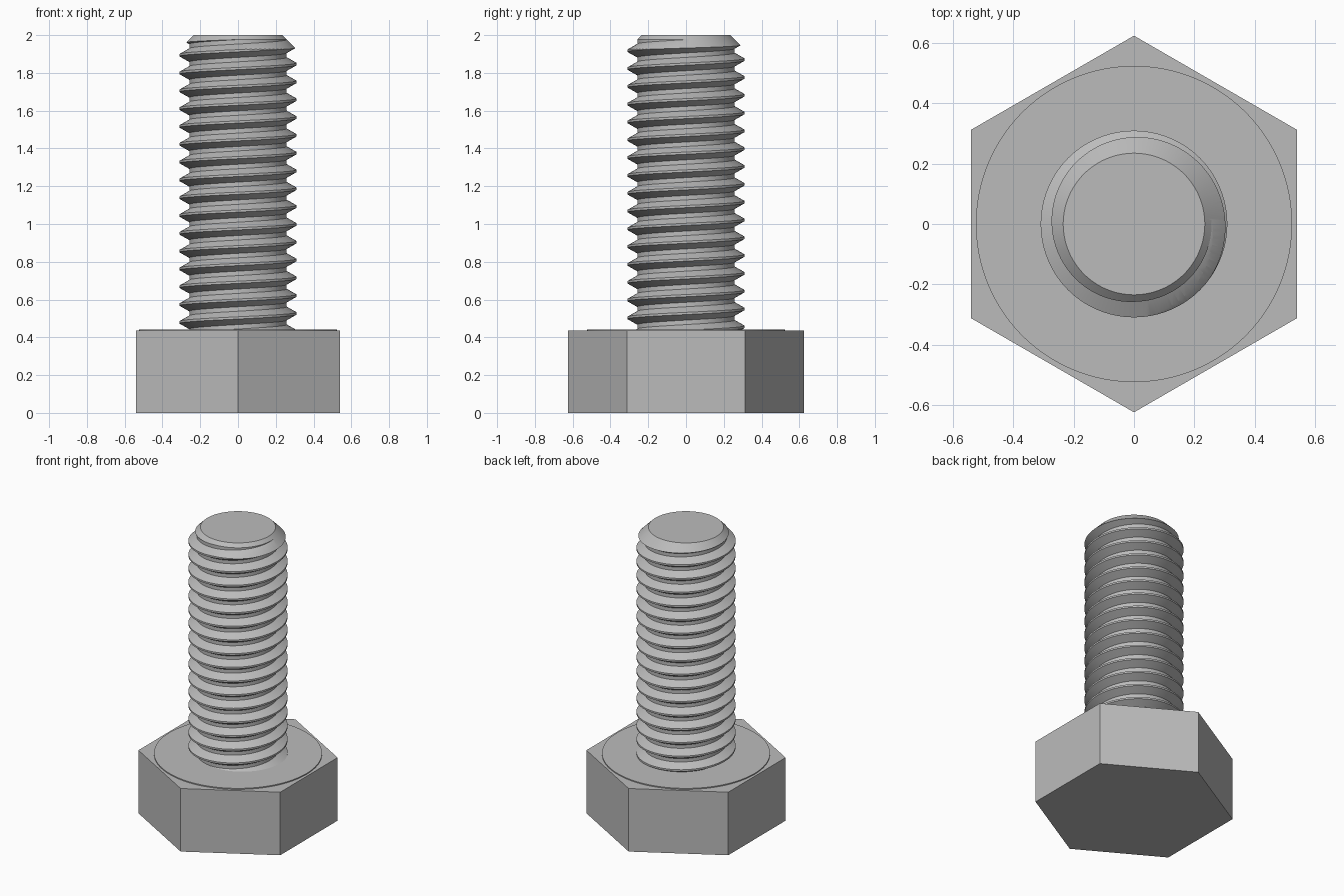
import bpy
import bmesh
from math import cos, sin, pi

if "Cube" in bpy.data.objects:
    bpy.data.objects.remove(bpy.data.objects["Cube"])

HEAD_TOP, TOP = 0.435, 2.0
PITCH, CREST_R, ROOT_R = 0.0943, 0.31, 0.258
CREST_Z = 1.941          # height of a crest centre on the +x side
STEPS = 72               # segments per turn

steel = bpy.data.materials.new("grey steel")
steel.use_nodes = True
COLOUR = (0.5, 0.5, 0.5, 1)
steel.diffuse_color = COLOUR
steel.node_tree.nodes["Principled BSDF"].inputs["Base Color"].default_value = COLOUR


def finish(name, bm, smooth=True):
    bmesh.ops.recalc_face_normals(bm, faces=bm.faces)
    mesh = bpy.data.meshes.new(name)
    bm.to_mesh(mesh)
    bm.free()
    mesh.materials.append(steel)
    obj = bpy.data.objects.new(name, mesh)
    bpy.context.collection.objects.link(obj)
    bpy.ops.object.select_all(action="DESELECT")
    obj.select_set(True)
    bpy.context.view_layer.objects.active = obj
    if smooth:
        bpy.ops.object.shade_smooth_by_angle(angle=pi / 6)
    return obj


def revolve(profile, segments, turn=0.0):
    """Closed solid from (radius, height) rings, capped at both ends."""
    bm = bmesh.new()
    rings = [[bm.verts.new((r * cos(turn + 2 * pi * i / segments),
                            r * sin(turn + 2 * pi * i / segments), z))
              for i in range(segments)] for r, z in profile]
    for low, high in zip(rings, rings[1:]):
        for i in range(segments):
            j = (i + 1) % segments
            bm.faces.new((low[i], low[j], high[j], high[i]))
    bm.faces.new(rings[0])
    bm.faces.new(rings[-1])
    return bm


# Hexagonal head with corners at front and back, and its thin raised bearing disc
finish("hex_head", revolve([(0.625, 0), (0.625, HEAD_TOP)], 6, pi / 2), smooth=False)
finish("bearing_disc", revolve([(0.525, HEAD_TOP - 0.02), (0.525, HEAD_TOP + 0.007)], 96))

# Thread surface: one long helical strip, each turn sharing its edge with the next
bm = bmesh.new()
profile = [(ROOT_R, -7 / 16), (CREST_R, -1 / 16), (CREST_R, 1 / 16), (ROOT_R, 7 / 16)]
profile = [(ROOT_R, -3 / 8), (CREST_R, -1 / 16), (CREST_R, 1 / 16), (ROOT_R, 3 / 8)]
TURNS = 20
start = CREST_Z - 18 * PITCH
rows = []
for i in range(TURNS * STEPS + 1):
    a = 2 * pi * i / STEPS
    z = start + PITCH * i / STEPS
    rows.append([bm.verts.new((r * cos(a), r * sin(a), z + PITCH * t)) for r, t in profile])
for i in range(TURNS * STEPS):
    for k in range(3):
        bm.faces.new((rows[i][k], rows[i + 1][k], rows[i + 1][k + 1], rows[i][k + 1]))
    j = i + STEPS
    if j < TURNS * STEPS:
        bm.faces.new((rows[i][3], rows[i + 1][3], rows[j + 1][0], rows[j][0]))

# Trim both ends square and cap them
for height, up in ((0.4, -1), (TOP + 0.03, 1)):
    bmesh.ops.bisect_plane(bm, geom=bm.verts[:] + bm.edges[:] + bm.faces[:],
                           plane_co=(0, 0, height), plane_no=(0, 0, up), clear_outer=True)
    bmesh.ops.holes_fill(bm, edges=[e for e in bm.edges if e.is_boundary], sides=0)
shank = finish("threaded_shank", bm, smooth=False)

# Chamfer the tip by intersecting with a turned blank
blank = finish("tip_blank", revolve([(0.4, 0.42), (0.4, 1.835), (0.235, TOP)], 144), smooth=False)
blank.hide_render = True
cut = shank.modifiers.new("tip chamfer", "BOOLEAN")
cut.operation = "INTERSECT"
cut.solver = "EXACT"
cut.object = blank
bpy.ops.object.select_all(action="DESELECT")
shank.select_set(True)
bpy.context.view_layer.objects.active = shank
bpy.ops.object.modifier_apply(modifier=cut.name)
bpy.data.objects.remove(blank)
bpy.ops.object.shade_smooth_by_angle(angle=pi / 6)
